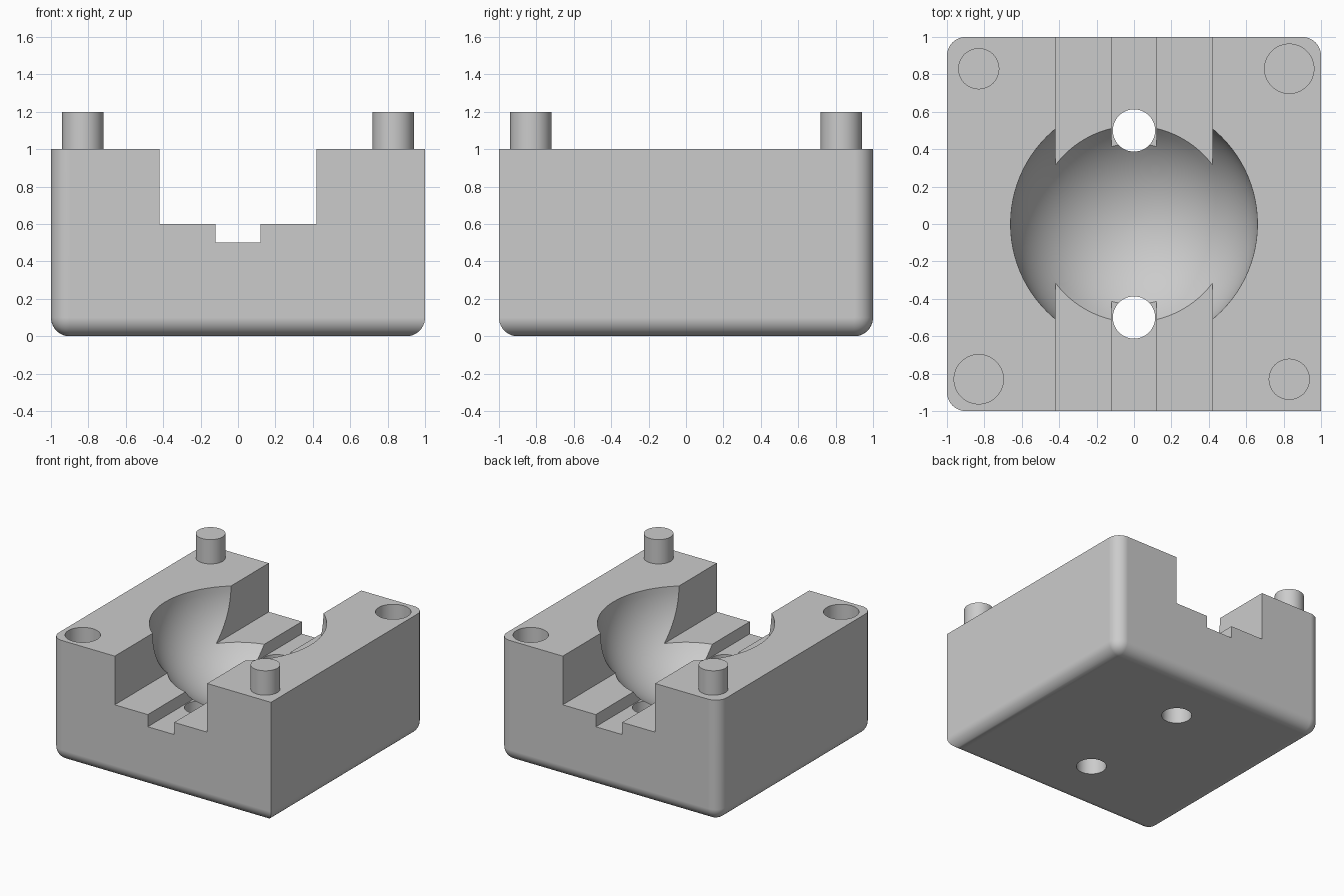
import bpy
import bmesh
import math

cube = bpy.data.objects.get("Cube")
if cube:
    bpy.data.objects.remove(cube, do_unlink=True)

GREY = (0.6, 0.6, 0.6, 1)
mat = bpy.data.materials.new("plain grey")
mat.use_nodes = True
mat.diffuse_color = GREY
mat.node_tree.nodes["Principled BSDF"].inputs["Base Color"].default_value = GREY


def finish(name, bm):
    mesh = bpy.data.meshes.new(name)
    bm.to_mesh(mesh)
    bm.free()
    mesh.materials.append(mat)
    obj = bpy.data.objects.new(name, mesh)
    bpy.context.collection.objects.link(obj)
    return obj


def box(bm, size, centre):
    made = bmesh.ops.create_cube(bm, size=1)
    bmesh.ops.scale(bm, vec=size, verts=made["verts"])
    bmesh.ops.translate(bm, vec=centre, verts=made["verts"])


def box_part(name, size, centre):
    bm = bmesh.new()
    box(bm, size, centre)
    return finish(name, bm)


def cylinder(name, x, y, radius, bottom, top):
    bm = bmesh.new()
    made = bmesh.ops.create_cone(bm, cap_ends=True, segments=48, radius1=radius,
                                 radius2=radius, depth=top - bottom)
    bmesh.ops.translate(bm, vec=(x, y, (top + bottom) / 2), verts=made["verts"])
    return finish(name, bm)


def combine(body, part, operation):
    mod = body.modifiers.new(part.name, 'BOOLEAN')
    mod.operation = operation
    mod.solver = 'EXACT'
    mod.object = part
    bpy.context.view_layer.objects.active = body
    bpy.ops.object.modifier_apply(modifier=mod.name)
    bpy.data.objects.remove(part, do_unlink=True)


# Block: rounded bottom rim and three rounded upright corners, one left square
bm = bmesh.new()
box(bm, (2, 2, 1), (0, 0, 0.5))
rounded = []
for edge in bm.edges:
    mid = (edge.verts[0].co + edge.verts[1].co) / 2
    upright = 0.4 < mid.z < 0.6
    square_corner = mid.x > 0.9 and mid.y < -0.9
    if mid.z < 0.1 or (upright and not square_corner):
        rounded.append(edge)
bmesh.ops.bevel(bm, geom=rounded, offset=0.1, offset_type='OFFSET', segments=10,
                profile=0.5, affect='EDGES', clamp_overlap=True)
block = finish("mould_block", bm)

# Stepped channel running front to back
combine(block, box_part("channel", (0.84, 2.4, 0.8), (0, 0, 1.0)), 'DIFFERENCE')
combine(block, box_part("groove", (0.24, 2.4, 0.5), (0, 0, 0.75)), 'DIFFERENCE')

# Hemispherical cavity
bm = bmesh.new()
bmesh.ops.create_uvsphere(bm, u_segments=96, v_segments=48, radius=0.66)
bmesh.ops.translate(bm, vec=(0, 0, 1), verts=bm.verts)
combine(block, finish("cavity", bm), 'DIFFERENCE')

# Through holes, pegs and matching sockets
for side in (-1, 1):
    combine(block, cylinder("drain_hole", 0, side * 0.5, 0.113, -0.2, 1.1), 'DIFFERENCE')
    combine(block, cylinder("socket", side * 0.83, side * 0.83, 0.132, 0.78, 1.2), 'DIFFERENCE')
    combine(block, cylinder("peg", side * 0.83, -side * 0.83, 0.11, 0.9, 1.2), 'UNION')

# Smooth curves, sharp edges, flat faces kept flat
bpy.ops.object.select_all(action='DESELECT')
block.select_set(True)
bpy.context.view_layer.objects.active = block
bpy.ops.object.shade_smooth_by_angle(angle=math.radians(30))
weighted = block.modifiers.new("flat_face_normals", 'WEIGHTED_NORMAL')
weighted.keep_sharp = True
